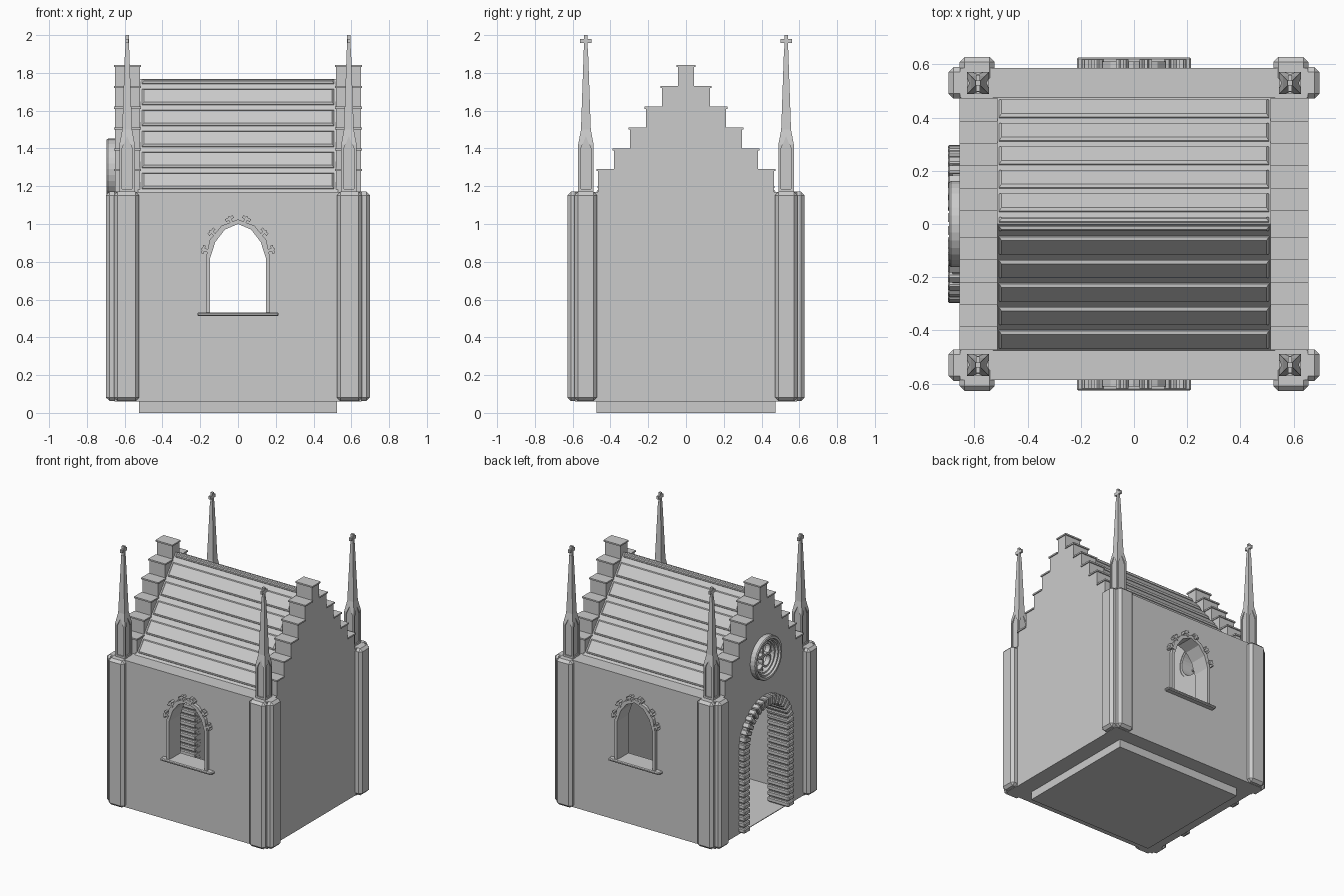
import bpy, bmesh, math
from math import sin, cos, pi, radians

if "Cube" in bpy.data.objects:
    bpy.data.objects.remove(bpy.data.objects["Cube"])


def finish(name, bm):
    bmesh.ops.recalc_face_normals(bm, faces=bm.faces)
    me = bpy.data.meshes.new(name)
    bm.to_mesh(me)
    bm.free()
    ob = bpy.data.objects.new(name, me)
    bpy.context.collection.objects.link(ob)
    return ob


def add_loft(bm, loops, wrap=False):
    rings = [[bm.verts.new(p) for p in lp] for lp in loops]
    n = len(rings[0])
    pairs = list(zip(rings, rings[1:])) + ([(rings[-1], rings[0])] if wrap else [])
    for a, b in pairs:
        for i in range(n):
            j = (i + 1) % n
            bm.faces.new((a[i], a[j], b[j], b[i]))
    if not wrap:
        bm.faces.new(rings[0])
        bm.faces.new(rings[-1])


def loft(name, *lofts, wrap=False):
    bm = bmesh.new()
    for loops in lofts:
        add_loft(bm, loops, wrap)
    return finish(name, bm)


def along_x(pts, a, b):      # (y, z) profile extruded in x
    return [[(d, u, v) for u, v in pts] for d in (a, b)]


def along_y(pts, a, b):      # (x, z) profile extruded in y
    return [[(u, d, v) for u, v in pts] for d in (a, b)]


def box(x0, x1, y0, y1, z0, z1):
    return along_x([(y0, z0), (y1, z0), (y1, z1), (y0, z1)], x0, x1)


def bevel(ob, w, seg=1):
    bm = bmesh.new()
    bm.from_mesh(ob.data)
    bmesh.ops.bevel(bm, geom=bm.edges[:], offset=w, segments=seg, affect='EDGES', profile=0.5)
    bm.to_mesh(ob.data)
    bm.free()


def cut(ob, cutter):
    cutter.hide_render = True
    m = ob.modifiers.new("cut", 'BOOLEAN')
    m.operation, m.solver, m.object = 'DIFFERENCE', 'EXACT', cutter
    bpy.context.view_layer.objects.active = ob
    bpy.ops.object.modifier_apply(modifier=m.name)
    bpy.data.objects.remove(cutter)


def mirror_pts(half):        # half outline from bottom to apex -> full outline
    return half + [(-u, v) for u, v in reversed(half[:-1])]


# floor slab
loft("floor_slab", box(-.525, .525, -.475, .475, 0, .065))

# side walls with pointed windows
inner = mirror_pts([(.148, .53), (.148, .82), (.12, .905), (.07, .97), (0, 1.0)])
outer = mirror_pts([(.17, .53), (.17, .82), (.15, .915), (.088, .99), (0, 1.025)])
leaf = [(-.007, -.01), (.007, -.01), (.008, .014), (.024, .014), (.022, .030), (.009, .027),
        (0, .034), (-.009, .027), (-.022, .030), (-.024, .014), (-.008, .014)]
for s, side in ((-1, "front"), (1, "back")):
    wall = loft(side + "_wall", box(-.655, .655, s * .475, s * .587, .06, 1.17))
    cut(wall, loft("cutter", along_y(inner, s * .4, s * .7)))
    loft(side + "_window_frame", [[(a[0], s * .58, a[1]), (b[0], s * .58, b[1]),
         (b[0], s * .612, b[1]), (a[0], s * .612, a[1])] for a, b in zip(inner, outer)])
    sill = loft(side + "_window_sill", box(-.215, .215, s * .57, s * .627, .512, .532))
    bevel(sill, .006)
    leaves = []
    for x, z, ang in ((.163, .86, 15), (.125, .945, 42), (.035, 1.01, 62)):
        for m in (-1, 1):
            a = radians(ang)
            pts = [(m * (x + n * cos(a) - t * sin(a)), z + n * sin(a) + t * cos(a)) for t, n in leaf]
            leaves.append(along_y(pts, s * .585, s * .618))
    loft(side + "_window_crockets", *leaves)

# stepped gable walls with cap stones
steps = [(.465, 1.28), (.38, 1.39), (.297, 1.50), (.212, 1.61), (.127, 1.72), (.042, 1.83)]
half = [(.475, .06), (.475, 1.17), (.465, 1.17)]
for i, (y, z) in enumerate(steps):
    half.append((y, z))
    if i < 5:
        half.append((steps[i + 1][0], z))
profile = half + [(-y, z) for y, z in reversed(half)]
gables = {}
for s, side in ((-1, "left"), (1, "right")):
    gables[s] = loft(side + "_gable", along_x(profile, s * .52, s * .65))
    caps = []
    for i, (y, z) in enumerate(steps):
        if i < 5:
            for m in (-1, 1):
                caps.append(box(s * .514, s * .657, m * steps[i + 1][0], m * (y + .008), z, z + .011))
        else:
            caps.append(box(s * .514, s * .657, -y - .008, y + .008, z, z + .011))
    loft(side + "_gable_caps", *caps)


# arched doorway lined with blocks
def door_pt(k, r):
    if k <= 14:
        return (r, .07 + .045 * k)
    if k >= 32:
        return (-r, .07 + .045 * (46 - k))
    a = (k - 14) / 18 * pi
    return (r * cos(a), .70 + r * sin(a))


opening = [(.25, .065)] + [door_pt(k, .25) for k in range(14, 33)] + [(-.25, .065)]
cut(gables[-1], loft("cutter", along_x(opening, -.8, -.4)))


def door_section(k, r0, r1, x0, x1):
    (a, b), (c, d) = door_pt(k, r0), door_pt(k, r1)
    return [(x0, a, b), (x0, c, d), (x1, c, d), (x1, a, b)]


loft("door_arch_core", [door_section(k, .24, .285, -.682, -.525) for k in range(47)])
blocks = loft("door_arch_blocks", *[[door_section(k + e, .228, .298, -.70, -.518) for e in (.12, .88)]
                                    for k in range(46)])
bevel(blocks, .006)


# round window above the door
def circle_sweep(prof, cy, cz, n):
    return [[(x, cy + r * cos(t), cz + r * sin(t)) for r, x in prof]
            for t in (2 * pi * i / n for i in range(n))]


RZ = 1.29
disc = [(.128 * cos(i * pi / 16), RZ + .128 * sin(i * pi / 16)) for i in range(32)]
cut(gables[-1], loft("cutter", along_x(disc, -.8, -.4)))
loft("rose_window_ring", circle_sweep(
    [(.112, -.525), (.112, -.66), (.122, -.662), (.126, -.68), (.136, -.682), (.14, -.695),
     (.157, -.695), (.162, -.688), (.162, -.64), (.13, -.64), (.13, -.525)], 0, RZ, 32), wrap=True)
loft("rose_window_tracery", *[circle_sweep([(.04, -.61), (.04, -.645), (.053, -.645), (.053, -.61)],
     .06 * cos(a), RZ + .06 * sin(a), 16) for a in (pi / 4, 3 * pi / 4, 5 * pi / 4, 7 * pi / 4)], wrap=True)
loft("rose_window_bars", box(-.64, -.615, -.115, .115, RZ - .006, RZ + .006),
     box(-.64, -.615, -.006, .006, RZ - .115, RZ + .115))

# roof shell and raised slats
loft("roof", along_x([(-.475, 1.17), (0, 1.768), (.475, 1.17), (.43, 1.17), (0, 1.71), (-.43, 1.17)],
                     -.53, .53))
ln = math.hypot(.475, .598)
ny, nz = .598 / ln, .475 / ln
slats = []
for s in (-1, 1):
    for i in range(6):
        t0 = .025 + .186 * i
        t1 = min(t0 + .135, .99)
        slats.append([[(x, s * (.475 * (1 - t) + n * ny), 1.17 + .598 * t + n * nz)
                       for x, t in ((-w, t0 + e), (w, t0 + e), (w, t1 - e), (-w, t1 - e))]
                      for w, e, n in ((.507, 0, -.004), (.507, 0, .005), (.498, .012, .014))])
loft("roof_slats", *slats)

# corner buttresses
for sx in (-1, 1):
    for sy in (-1, 1):
        name = ("right" if sx > 0 else "left") + ("_back" if sy > 0 else "_front")
        b = loft(name + "_buttress", box(sx * .60, sx * .698, sy * .472, sy * .59, .062, 1.171),
                 box(sx * .524, sx * .656, sy * .53, sy * .628, .062, 1.171))
        bevel(b, .019)

# pinnacle with recessed pointed panels, spire and cross


def square(h, z):
    return [(-h, -h, z), (h, -h, z), (h, h, z), (-h, h, z)]


pinnacle = loft("pinnacle", [square(.041, 1.165), square(.041, 1.42), square(.026, 1.50), square(.011, 1.93)])
panel = [(-.027, 1.185), (.027, 1.185), (.027, 1.40), (0, 1.465), (-.027, 1.40)]
for s in (-1, 1):
    cut(pinnacle, loft("cutter", along_x(panel, s * .033, s * .06)))
    cut(pinnacle, loft("cutter", along_y(panel, s * .033, s * .06)))
cross = loft("pinnacle_cross", box(-.009, .009, -.009, .009, 1.92, 2.0),
             box(-.008, .008, -.031, .031, 1.957, 1.98))
for part in (pinnacle, cross):
    part.location = (.587, .53, 0)
    for x, y in ((-.587, .53), (.587, -.53), (-.587, -.53)):
        c = part.copy()
        c.location = (x, y, 0)
        bpy.context.collection.objects.link(c)
